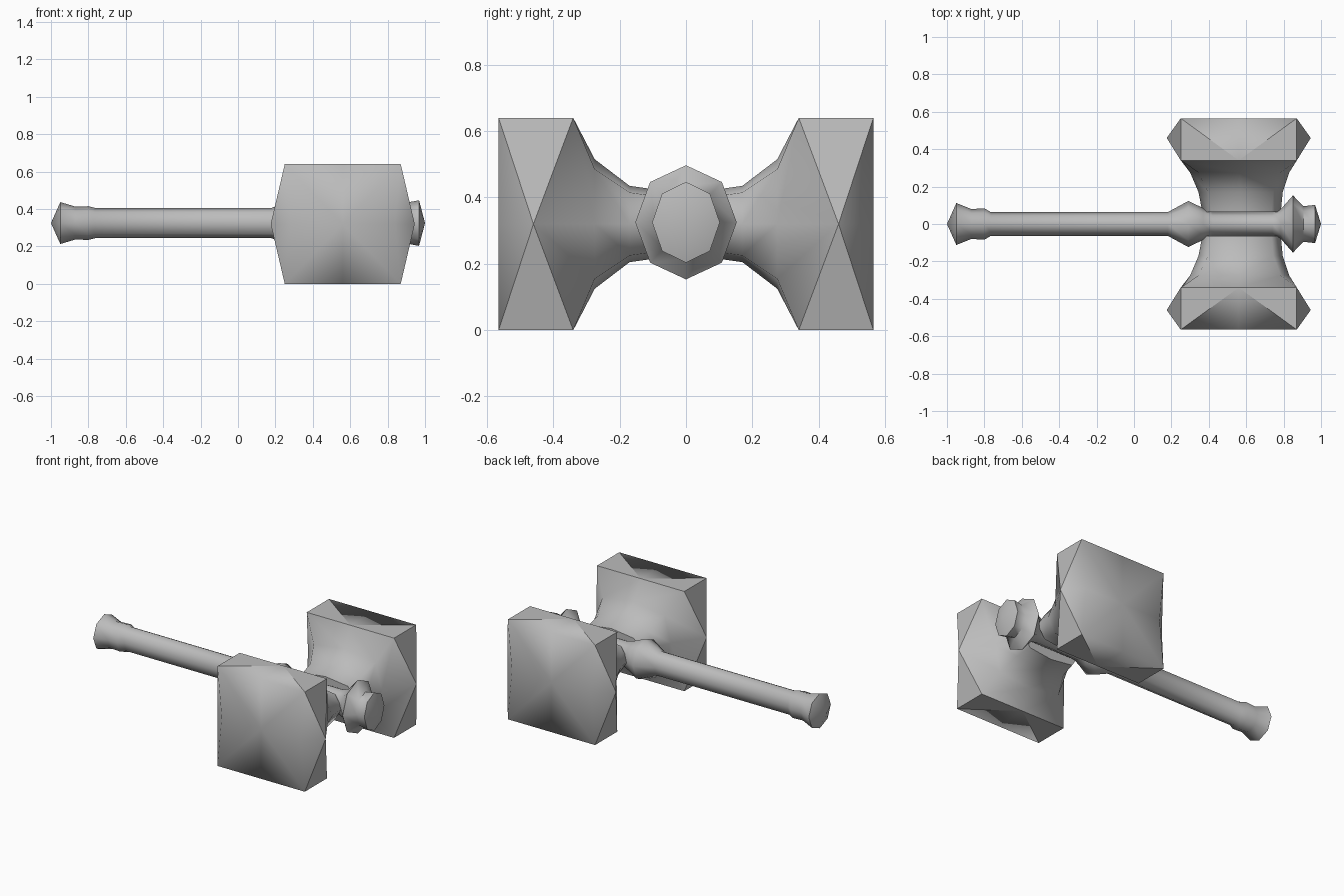
import bpy
import bmesh
import math

default = bpy.data.objects.get("Cube")
if default:
    bpy.data.objects.remove(default, do_unlink=True)

MID_Z = 0.32

# Single plain grey
grey = bpy.data.materials.new("stone grey")
grey.use_nodes = True
grey.diffuse_color = (0.5, 0.5, 0.5, 1)
grey.node_tree.nodes["Principled BSDF"].inputs["Base Color"].default_value = (0.5, 0.5, 0.5, 1)


def finish(bm, name):
    bmesh.ops.recalc_face_normals(bm, faces=bm.faces)
    mesh = bpy.data.meshes.new(name)
    bm.to_mesh(mesh)
    bm.free()
    mesh.materials.append(grey)
    obj = bpy.data.objects.new(name, mesh)
    bpy.context.collection.objects.link(obj)
    return obj


def bridge(bm, a, b):
    n = len(a)
    for i in range(n):
        j = (i + 1) % n
        bm.faces.new((a[i], a[j], b[j], b[i])).smooth = True


def fan(bm, ring, tip):
    n = len(ring)
    for i in range(n):
        bm.faces.new((ring[i], ring[(i + 1) % n], tip)).smooth = True


# Hammer head: one half as eight-point rings, flared from neck to square face
SIGNS = [(1, 0), (1, 1), (0, 1), (-1, 1), (-1, 0), (-1, -1), (0, -1), (1, -1)]


def head_ring(bm, y, side_y, cx, side_x, corner_x, mid_z, corner_z):
    ring = []
    for sx, sz in SIGNS:
        hx = corner_x if sz else side_x
        hz = corner_z if sx else mid_z
        ring.append(bm.verts.new((cx + sx * hx, y if sz else side_y, MID_Z + sz * hz)))
    return ring


bm = bmesh.new()
rings = [head_ring(bm, *spec) for spec in (
    (0.065, 0.065, 0.575, 0.21, 0.16, 0.10, 0.08),
    (0.17, 0.17, 0.57, 0.225, 0.175, 0.115, 0.095),
    (0.275, 0.275, 0.565, 0.265, 0.22, 0.195, 0.165),
    (0.34, 0.46, 0.56, 0.385, 0.31, 0.32, 0.32),
    (0.565, 0.565, 0.56, 0.28, 0.31, 0.32, 0.32),
)]
for a, b in zip(rings[:3], rings[1:4]):
    bridge(bm, a, b)

# Block sides: flat corner triangles, smooth middle triangles
back, front = rings[3], rings[4]
for mid in range(0, 8, 2):
    for corner in ((mid + 1) % 8, (mid - 1) % 8):
        bm.faces.new((back[mid], front[corner], back[corner])).smooth = False
        bm.faces.new((back[mid], front[mid], front[corner])).smooth = True

# Striking face and inner cap
fan(bm, front, bm.verts.new((0.56, 0.565, MID_Z)))
bm.faces.new(rings[0]).smooth = False

head = finish(bm, "hammer_head")
mirror = head.modifiers.new("Mirror", "MIRROR")
mirror.use_axis = (False, True, False)

# Handle: eight-sided rings along x (x, half width, half height)
bm = bmesh.new()
handle_rings = []
for x, ry, rz in (
    (-0.95, 0.112, 0.112), (-0.87, 0.08, 0.088), (-0.80, 0.084, 0.09), (-0.765, 0.063, 0.081),
    (0.18, 0.063, 0.081), (0.29, 0.123, 0.13), (0.37, 0.085, 0.095), (0.42, 0.063, 0.081),
    (0.74, 0.063, 0.081), (0.785, 0.08, 0.095), (0.85, 0.153, 0.172),
    (0.905, 0.095, 0.11), (0.968, 0.102, 0.122),
):
    angles = [math.tau * i / 8 for i in range(8)]
    handle_rings.append([bm.verts.new((x, ry * math.cos(t), MID_Z + 0.005 + rz * math.sin(t)))
                         for t in angles])
for a, b in zip(handle_rings, handle_rings[1:]):
    bridge(bm, a, b)

# Blunt pointed ends
for ring, x in ((handle_rings[0], -1), (handle_rings[-1], 1)):
    fan(bm, ring, bm.verts.new((x, 0, MID_Z + 0.005)))

handle = finish(bm, "handle")
bpy.ops.object.select_all(action="DESELECT")
handle.select_set(True)
bpy.context.view_layer.objects.active = handle
bpy.ops.object.shade_smooth_by_angle(angle=math.radians(52))
